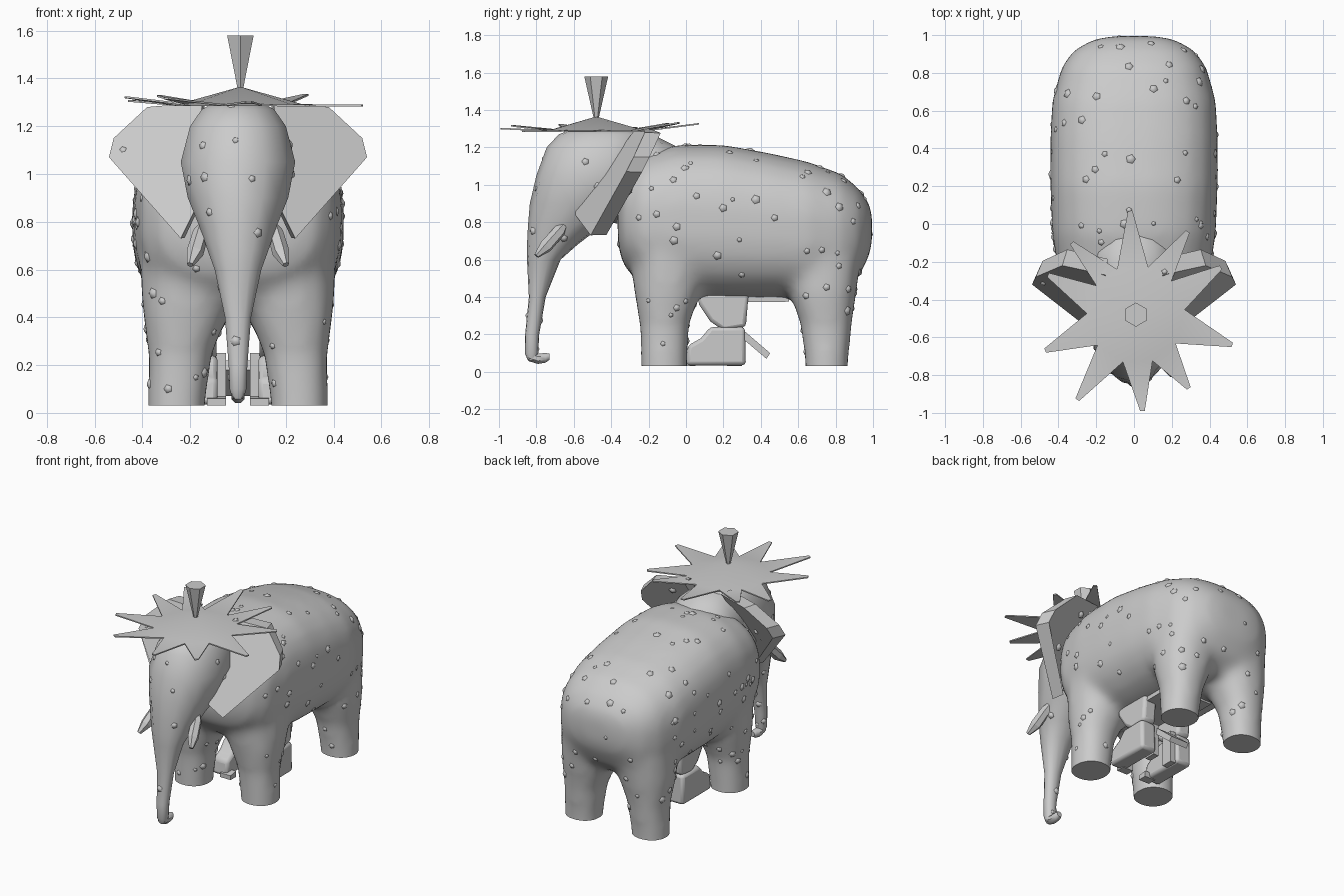
import bpy, bmesh, math, random
from mathutils import Vector

if "Cube" in bpy.data.objects:
    bpy.data.objects.remove(bpy.data.objects["Cube"])

random.seed(4)
grey = bpy.data.materials.new("plain grey")
grey.diffuse_color = (0.6, 0.6, 0.6, 1)
grey.use_nodes = True
grey.node_tree.nodes["Principled BSDF"].inputs["Base Color"].default_value = grey.diffuse_color


def finish(name, bm, angle=None):
    bmesh.ops.recalc_face_normals(bm, faces=bm.faces)
    me = bpy.data.meshes.new(name)
    bm.to_mesh(me)
    bm.free()
    ob = bpy.data.objects.new(name, me)
    bpy.context.collection.objects.link(ob)
    me.materials.append(grey)
    if angle:
        smooth(ob, angle)
    return ob


def smooth(ob, angle):
    bpy.ops.object.select_all(action='DESELECT')
    ob.select_set(True)
    bpy.context.view_layer.objects.active = ob
    bpy.ops.object.shade_smooth_by_angle(angle=math.radians(angle))


def loft(bm, rings):
    """Skin a list of equal-length point rings and cap both ends."""
    rows = [[bm.verts.new(p) for p in r] for r in rings]
    n = len(rows[0])
    for a, b in zip(rows, rows[1:]):
        for i in range(n):
            bm.faces.new((a[i], a[(i + 1) % n], b[(i + 1) % n], b[i]))
    bm.faces.new(rows[0])
    bm.faces.new(rows[-1])


def oval(n, power=2.0):
    pts = []
    for i in range(n):
        a = 2 * math.pi * i / n + math.pi / n
        c, s = math.cos(a), math.sin(a)
        pts.append((math.copysign(abs(c) ** (2 / power), c),
                    math.copysign(abs(s) ** (2 / power), s)))
    return pts


def along_y(data, n, power):    # y, z low, z high, half width
    return [[(w * c, y, (lo + hi) / 2 + (hi - lo) / 2 * s) for c, s in oval(n, power)]
            for y, lo, hi, w in data]


def along_z(data, n, power):    # z, y front, y back, half width
    return [[(w * c, (f + b) / 2 + (b - f) / 2 * s, z) for c, s in oval(n, power)]
            for z, f, b, w in data]


def tube(bm, path, sides):      # (x, y, z, radius) stations
    pts = [Vector(p[:3]) for p in path]
    q = (pts[-1] - pts[0]).to_track_quat('Z', 'Y')
    loft(bm, [[p + q @ Vector((s[3] * c, s[3] * d, 0)) for c, d in oval(sides)]
              for p, s in zip(pts, path)])


def slab(bm, outline, x0, x1):  # side outline (y, z) extruded across x
    loft(bm, [[(x, y, z) for y, z in outline] for x in (x0, x1)])


# body barrel and four legs, fused into one skin
bm = bmesh.new()
loft(bm, along_y([(-.365, .68, .96, .21), (-.335, .57, 1.06, .33), (-.24, .46, 1.165, .405),
                  (-.05, .40, 1.215, .435), (.2, .385, 1.215, .445), (.45, .385, 1.17, .445),
                  (.65, .39, 1.125, .435), (.83, .42, 1.06, .385), (.92, .50, .985, .32),
                  (.975, .61, .91, .22), (.995, .68, .85, .12)], 24, 2.6))
for sx in (1, -1):
    for legs in ([(-.1, -.245, .01, .122), (.03, -.245, .01, .122), (.25, -.25, .02, .137),
                  (.42, -.28, .08, .187), (.6, -.30, .14, .225), (.74, -.29, .16, .245)],
                 [(-.1, .635, .87, .122), (.03, .635, .87, .122), (.25, .61, .89, .137),
                  (.42, .55, .915, .187), (.6, .52, .94, .21), (.74, .48, .93, .21)]):
        rings = along_z(legs, 12, 2.2)
        loft(bm, [[(p[0] + sx * (.257 - .15 * max(0, p[2] - .15)), p[1], p[2]) for p in r]
                  for r in rings])
body = finish("body_and_legs", bm)
m = body.modifiers.new("fuse", 'REMESH')
m.mode, m.voxel_size = 'VOXEL', .025
m = body.modifiers.new("soften", 'SMOOTH')
m.factor, m.iterations = .5, 18
bpy.context.view_layer.objects.active = body
for m in list(body.modifiers):
    bpy.ops.object.modifier_apply(modifier=m.name)
bm = bmesh.new()
bm.from_mesh(body.data)
bmesh.ops.bisect_plane(bm, geom=bm.verts[:] + bm.edges[:] + bm.faces[:],
                       plane_co=(0, 0, .03), plane_no=(0, 0, 1), clear_inner=True)
bmesh.ops.holes_fill(bm, edges=[e for e in bm.edges if e.is_boundary])
bm.to_mesh(body.data)
bm.free()
smooth(body, 40)

# head running down into the trunk
bm = bmesh.new()
loft(bm, along_z([(1.30, -.60, -.30, .10), (1.27, -.68, -.22, .155), (1.2, -.745, -.2, .205),
                  (1.05, -.80, -.2, .245), (.9, -.835, -.25, .215), (.78, -.845, -.45, .165),
                  (.68, -.85, -.58, .13), (.6, -.85, -.67, .10), (.4, -.84, -.75, .056),
                  (.2, -.86, -.785, .04), (.1, -.862, -.79, .036), (.06, -.845, -.80, .024)],
                 14, 2.2))
head = finish("head_and_trunk", bm, 45)

# curled trunk tip
bm = bmesh.new()
tube(bm, [(0, -.84, .085, .03), (0, -.79, .07, .03), (0, -.75, .075, .028),
          (0, -.73, .08, .018)], 8)
finish("trunk_tip", bm, 45)

# neck
bm = bmesh.new()
loft(bm, along_y([(-.4, .8, 1.27, .2), (-.2, .75, 1.28, .24), (-.12, .75, 1.24, .23),
                  (-.04, .75, 1.2, .18)], 14, 2.2))
finish("neck", bm, 45)

# ears: thick flat plates swept back at the top
EAR = [(.15, -.27, 1.30), (.38, -.22, 1.28), (.52, -.28, 1.15), (.54, -.32, 1.07),
       (.24, -.51, .73), (.18, -.60, .85)]
ears = []
for side, sx in (("right", 1), ("left", -1)):
    bm = bmesh.new()
    back = [(x * .93, y + .085, z * .99 + .01) for x, y, z in EAR]
    loft(bm, [[(sx * x, y, z) for x, y, z in r] for r in (EAR, back)])
    ears.append(finish(side + "_ear", bm))

    # tusk
    bm = bmesh.new()
    tube(bm, [(sx * .14, -.64, .80, .012), (sx * .155, -.675, .755, .034),
              (sx * .18, -.75, .67, .036), (sx * .2, -.80, .62, .014)], 6)
    finish(side + "_tusk", bm)

    # boot and shin of the small figure under the belly
    for part, outline, x0, x1 in (
            ("boot", [(0, .035), (.32, .035), (.315, .24), (.13, .24), (.08, .18), (.01, .14)],
             .085, .20),
            ("shin", [(.06, .42), (.07, .36), (.13, .27), (.2, .22), (.32, .24), (.335, .42)],
             .09, .19),
            ("toe_cap", [(-.01, .03), (.05, .03), (.05, .07), (-.01, .06)], .05, .13),
            ("inner_strap", [(.22, .03), (.30, .03), (.30, .25), (.22, .25)], .05, .09)):
        bm = bmesh.new()
        slab(bm, outline, sx * x0, sx * x1)
        ob = finish(side + "_" + part, bm)
        if part in ("boot", "shin"):
            b = ob.modifiers.new("rounding", 'BEVEL')
            b.width, b.segments = .02, 2
            smooth(ob, 45)

# figure's waist plate and hanging tail piece
bm = bmesh.new()
slab(bm, [(.08, .37), (.55, .375), (.55, .42), (.08, .42)], -.17, .17)
finish("waist_plate", bm)
bm = bmesh.new()
slab(bm, [(.30, .18), (.31, .22), (.45, .10), (.43, .07)], -.07, .07)
finish("tail_piece", bm)

# spiky hat: shallow cone with flat irregular spikes
TIPS = [(-.02, .07, 1.33), (-.33, -.10, 1.33), (-.455, -.27, 1.31), (-.47, -.67, 1.325),
        (-.30, -.93, 1.32), (.045, -.99, 1.305), (.29, -.87, 1.29), (.52, -.64, 1.29),
        (.46, -.23, 1.29), (.285, -.04, 1.335)]
mid = Vector((.01, -.48, 0))
bm = bmesh.new()
tops, lows = [], []
for dz, store in ((0, tops), (-.008, lows)):
    apex = bm.verts.new((.01, -.48, 1.365 + dz * 3))
    valleys = []
    for i, t in enumerate(TIPS):
        a, b = Vector(t) - mid, Vector(TIPS[(i + 1) % len(TIPS)]) - mid
        v = (a.xy.normalized() + b.xy.normalized()).normalized() * .26
        valleys.append(bm.verts.new(mid + Vector((v.x, v.y, 1.292 + dz))))
    for i, t in enumerate(TIPS):
        side = Vector((mid.y - t[1], t[0] - mid.x, 0)).normalized() * .012
        tip = [bm.verts.new(Vector(t) + s * side + Vector((0, 0, dz))) for s in (-1, 1)]
        bm.faces.new((valleys[i - 1], *tip, valleys[i]))
        bm.faces.new((apex, valleys[i - 1], valleys[i]))
        store += [valleys[i - 1], *tip]
n = len(tops)
for i in range(n):
    j = (i + 1) % n
    bm.faces.new((tops[i], tops[j], lows[j], lows[i]))
finish("star_hat", bm, 40)

# flared hat topper
bm = bmesh.new()
tube(bm, [(.01, -.48, 1.35, .012), (.01, -.48, 1.58, .064)], 6)
finish("hat_topper", bm)

# low warts scattered over the skin
bm = bmesh.new()
for ob, count in ((body, 160), (head, 30), (ears[0], 6), (ears[1], 6)):
    faces = list(ob.data.polygons)
    for f in random.choices(faces, weights=[p.area for p in faces], k=count):
        v = [ob.data.vertices[i].co for i in f.vertices]
        a, b = random.sample(v, 2)
        c = f.center.lerp(a.lerp(b, random.random()), random.random())
        if f.normal.z < -.7 or c.z < .06:
            continue
        r = random.uniform(.014, .03)
        tube(bm, [(*(c - f.normal * .008), r), (*(c + f.normal * .001), r * .85),
                  (*(c + f.normal * r * .35), r * .2)], 5)
finish("warts", bm, 60)
